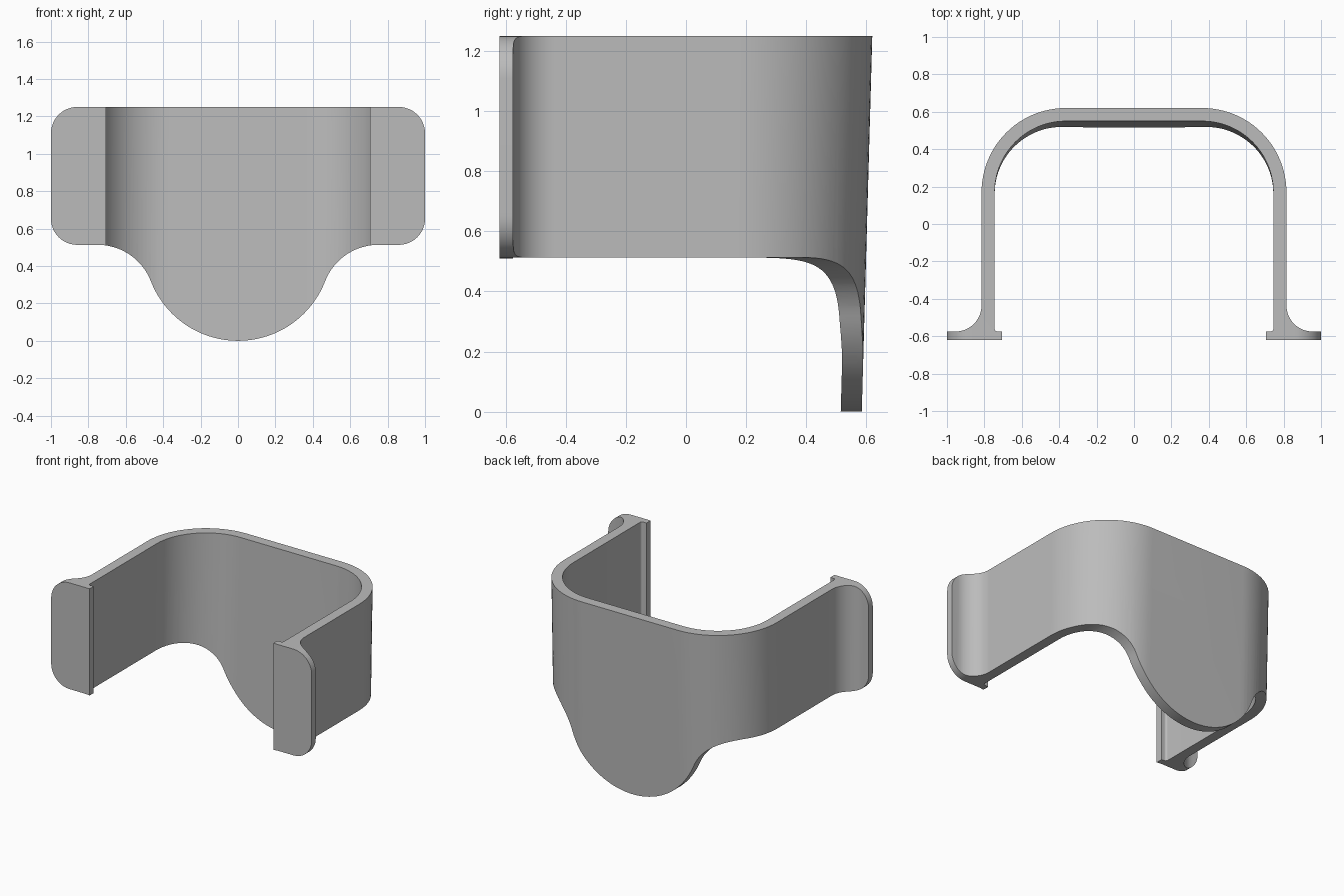
import bpy, bmesh
from math import radians, sin, cos, sqrt, atan2, degrees
from mathutils import Vector

if "Cube" in bpy.data.objects:
    bpy.data.objects.remove(bpy.data.objects["Cube"], do_unlink=True)

grey = bpy.data.materials.new("plain grey")
grey.use_nodes = True
colour = (0.5, 0.5, 0.5, 1)
grey.diffuse_color = colour
grey.node_tree.nodes["Principled BSDF"].inputs["Base Color"].default_value = colour


def arc(cx, cy, r, start, end, steps=16):
    angles = [radians(start + (end - start) * i / steps) for i in range(steps + 1)]
    return [(cx + r * cos(a), cy + r * sin(a)) for a in angles]


def mirrored(half):
    """Close a right-hand outline with its reflection."""
    return half + [(-x, y) for x, y in reversed(half) if abs(x) > 1e-5]


def prism(name, outline, to_3d, depth):
    bm = bmesh.new()
    face = bm.faces.new([bm.verts.new(to_3d(*p)) for p in outline])
    moved = bmesh.ops.extrude_face_region(bm, geom=[face])["geom"]
    bmesh.ops.translate(bm, vec=depth, verts=[v for v in moved if isinstance(v, bmesh.types.BMVert)])
    bmesh.ops.recalc_face_normals(bm, faces=bm.faces)
    mesh = bpy.data.meshes.new(name)
    bm.to_mesh(mesh)
    bm.free()
    mesh.materials.append(grey)
    obj = bpy.data.objects.new(name, mesh)
    bpy.context.collection.objects.link(obj)
    return obj


# Plan of the band: outer wall, flared flange, inner lip, inner wall
plan = arc(0.365, 0.17, 0.45, 90, 0, 24)
plan += arc(0.955, -0.435, 0.14, 180, 270)
plan += [(1.05, -0.575), (1.05, -0.62), (0.705, -0.62), (0.705, -0.575), (0.73, -0.575)]
plan += arc(0.73, -0.56, 0.015, -90, 0, 6)[1:]
plan += arc(0.365, 0.17, 0.38, 0, 90, 24)
bracket = prism("curved_bracket", mirrored(plan),
                lambda x, y: (x, y, -0.1), Vector((0, 0, 1.5)))

# Front silhouette: rounded flanges and a round tongue blended in by fillets
top, edge, tongue, corner, fillet_x = 1.25, 0.513, 0.5, 0.14, 0.75
drop = edge - tongue
fillet = (fillet_x ** 2 + drop ** 2 - tongue ** 2) / (2 * (tongue + drop))
fillet_z = edge - fillet
tangent = degrees(atan2(fillet_z - tongue, fillet_x))
shape = arc(1 - corner, top - corner, corner, 90, 0, 12)
shape += arc(1 - corner, edge + corner, corner, 0, -90, 12)
shape += arc(fillet_x, fillet_z, fillet, 90, 180 + tangent, 20)
shape += arc(0, tongue, tongue, tangent, -90, 28)[1:]
silhouette = prism("silhouette_cutter", mirrored(shape),
                   lambda x, z: (x, -1, z), Vector((0, 2, 0)))
silhouette.hide_render = True

# Trim the band to the silhouette
trim = bracket.modifiers.new("trim", 'BOOLEAN')
trim.operation = 'INTERSECT'
trim.solver = 'EXACT'
trim.object = silhouette
bpy.context.view_layer.objects.active = bracket
bracket.select_set(True)
bpy.ops.object.modifier_apply(modifier="trim")
bpy.data.objects.remove(silhouette, do_unlink=True)

# Lean the back wall slightly forward towards the tongue
for v in bracket.data.vertices:
    weight = min(max(v.co.y / 0.5, 0), 1)
    v.co.y -= 0.035 * weight * (1 - v.co.z / top)

bpy.ops.object.shade_smooth_by_angle(angle=radians(30))
